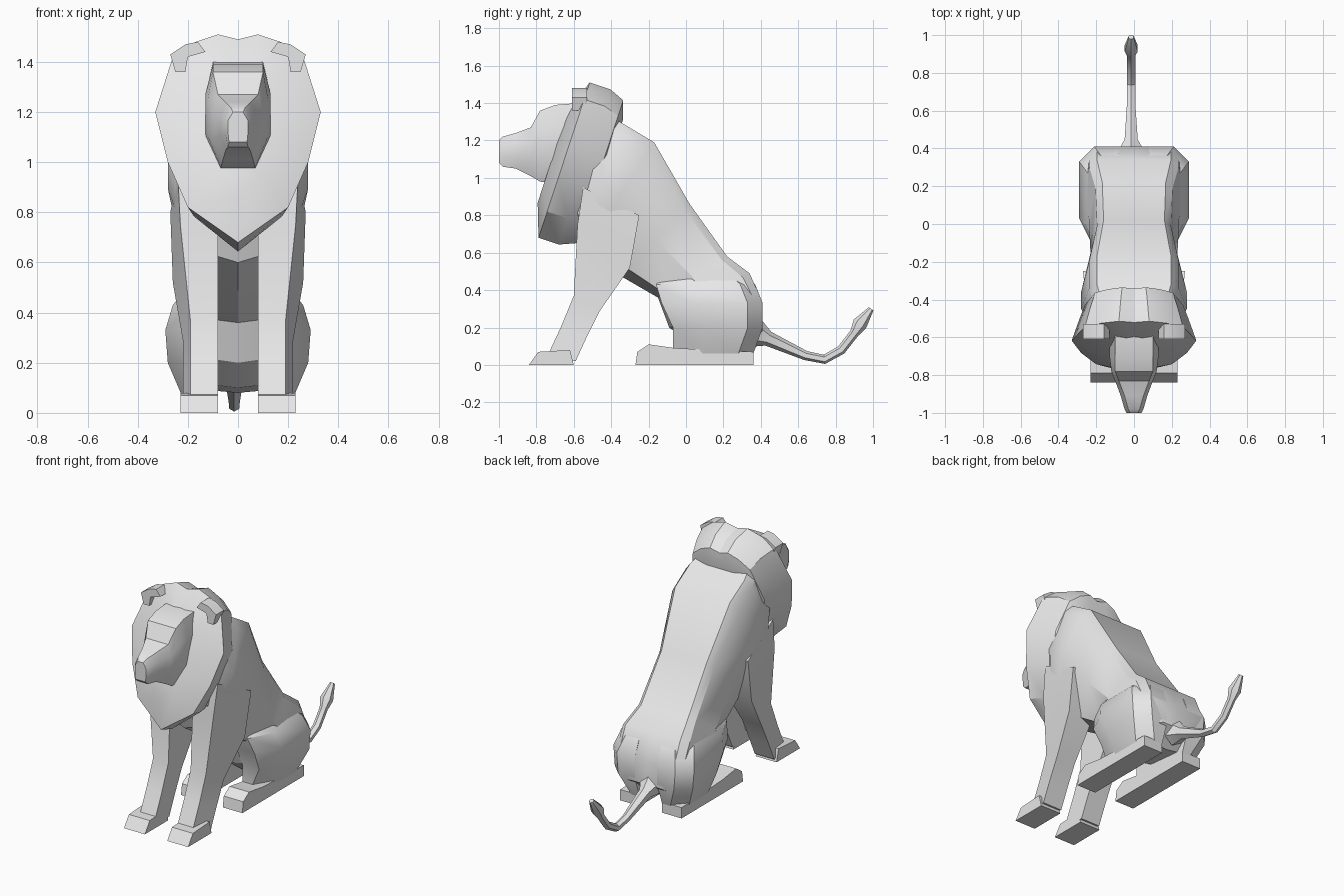
import bpy, bmesh, math
from mathutils import Vector

default_cube = bpy.data.objects.get("Cube")
if default_cube:
    bpy.data.objects.remove(default_cube, do_unlink=True)

grey = bpy.data.materials.new("stone_grey")
grey.use_nodes = True
grey.diffuse_color = (.8, .8, .8, 1)
shader = grey.node_tree.nodes["Principled BSDF"]
shader.inputs["Base Color"].default_value = grey.diffuse_color


def loft(name, rings, mirror=False):
    """Skin a list of equal-length closed rings and cap both ends."""
    bm = bmesh.new()
    rows = [[bm.verts.new(point) for point in ring] for ring in rings]
    for row, following in zip(rows, rows[1:]):
        for i in range(len(row)):
            bm.faces.new((row[i - 1], row[i], following[i], following[i - 1]))
    bm.faces.new(rows[0])
    bm.faces.new(rows[-1])
    bmesh.ops.recalc_face_normals(bm, faces=bm.faces)
    mesh = bpy.data.meshes.new(name)
    bm.to_mesh(mesh)
    bm.free()
    mesh.materials.append(grey)
    part = bpy.data.objects.new(name, mesh)
    bpy.context.collection.objects.link(part)
    if mirror:
        part.modifiers.new("mirror", 'MIRROR')
    bpy.ops.object.select_all(action='DESELECT')
    bpy.context.view_layer.objects.active = part
    part.select_set(True)
    bpy.ops.object.shade_smooth_by_angle(angle=math.radians(30))


def both_halves(half):
    """Complete a half ring by reflecting it across the middle plane."""
    return half + [(-x, y, z) for x, y, z in reversed(half) if x > 0]


def side_prism(name, profile, inner, outer):
    """Extrude a side profile across the model and mirror it."""
    loft(name, [[(x, y, z) for y, z in profile] for x in (inner, outer)], mirror=True)


# Body: slices from a back point to a belly point, flat along the spine
def body_slice(back_y, back_z, belly_y, belly_z, width):
    back = Vector((0, back_y, back_z))
    belly = Vector((0, belly_y, belly_z))
    half = [back.copy()]
    for depth, spread in ((0, .7), (.08, .85), (.5, 1), (.9, .7)):
        point = back.lerp(belly, depth)
        point.x = width * spread
        half.append(point)
    return both_halves([tuple(point) for point in half + [belly]])


body_slices = [
    (-.42, 1.34, -.62, .8, .24),
    (-.32, 1.28, -.58, .7, .28),
    (-.17, 1.19, -.55, .6, .28),
    (.02, .86, -.34, .47, .23),
    (.22, .58, -.15, .36, .24),
    (.34, .49, -.09, .2, .28),
    (.41, .33, .05, .1, .28),
    (.41, .18, .3, .08, .16),
]
loft("body", [body_slice(*values) for values in body_slices])

# Mane: one tilted rim outline, shrunk and slid along its axis
rim = [(0, 1.49), (.08, 1.51), (.17, 1.48), (.26, 1.42),
       (.33, 1.2), (.28, 1), (.2, .82), (0, .68)]
rim_centre = Vector((0, -.65, 1.1))
tilt = .33


def mane_ring(spread, height, slide):
    ring = []
    for x, z in rim:
        rise = (z - rim_centre.z) * height
        offset = Vector((x * spread, rise * tilt + slide, rise - slide * tilt))
        ring.append(tuple(rim_centre + offset))
    return both_halves(ring)


mane_steps = [(.4, .6, -.06), (1, 1, 0), (.88, 1, .11), (.79, .92, .19), (.65, .68, .22)]
loft("mane", [mane_ring(*step) for step in mane_steps])


# Head: upright slices from the skull over the brow to the nose
def head_slice(y, top, bottom, top_width, width):
    height = top - bottom
    return both_halves([
        (0, y, top),
        (top_width, y, top),
        (width, y, top - height * .28),
        (width, y, bottom + height * .32),
        (width * .4 + .02, y, bottom),
        (0, y, bottom),
    ])


head_slices = [
    (-.58, 1.4, .95, .1, .13),
    (-.7, 1.39, .97, .1, .13),
    (-.78, 1.36, .98, .1, .12),
    (-.83, 1.27, 1.01, .08, .1),
    (-.91, 1.24, 1.05, .05, .07),
    (-.98, 1.22, 1.06, .03, .05),
    (-1, 1.2, 1.08, .02, .04),
]
loft("head", [head_slice(*values) for values in head_slices])

# Ears: hooked strips wrapped over the rim of the mane
ear_hook = [(.13, 1.44), (.16, 1.48), (.21, 1.47), (.27, 1.43),
            (.25, 1.36), (.21, 1.36), (.2, 1.42)]
loft("ears", [[(x, y, z) for x, z in ear_hook] for y in (-.61, -.53)], mirror=True)

# Front legs: slanted slices, narrower at the front edge
leg_inner = .08


def leg_slice(front_y, front_z, back_y, back_z, outer):
    return [(leg_inner, front_y, front_z), (outer - .03, front_y, front_z),
            (outer, back_y, back_z), (leg_inner, back_y, back_z)]


leg_slices = [
    (-.55, .95, -.25, .8, .27),
    (-.58, .75, -.3, .52, .26),
    (-.6, .37, -.46, .29, .22),
    (-.67, .2, -.53, .15, .22),
    (-.74, .05, -.59, .02, .22),
]
loft("front_legs", [leg_slice(*values) for values in leg_slices], mirror=True)
front_paw = [(-.84, 0), (-.79, .07), (-.62, .08), (-.6, 0)]
side_prism("front_paws", front_paw, leg_inner, .23)


# Haunches: level slices with chamfered outer corners
def haunch_slice(z, front, back, outer):
    chamfer = .08
    return [
        (leg_inner, front, z),
        (outer - chamfer, front, z),
        (outer, front + chamfer * 2, z),
        (outer, back - chamfer, z),
        (outer - chamfer, back, z),
        (leg_inner, back, z),
    ]


haunch_slices = [
    (.52, -.08, .28, .19),
    (.43, -.16, .37, .26),
    (.33, -.13, .41, .29),
    (.2, -.07, .41, .28),
    (.06, -.07, .36, .22),
]
loft("haunches", [haunch_slice(*values) for values in haunch_slices], mirror=True)
hind_paw = [(-.27, 0), (-.26, .07), (-.2, .11), (-.06, .09), (.36, .07), (.36, 0)]
side_prism("hind_paws", hind_paw, leg_inner, .22)

# Tail: six-sided tube along a curved path, swelling into a tuft
tail_path = [(.37, .17, .08), (.44, .14, .04), (.64, .05, .025), (.74, .03, .025),
             (.83, .08, .025), (.9, .17, .025), (.93, .22, .04), (.99, .3, .015)]
tail_centres = [Vector((-.015, y, z)) for y, z, radius in tail_path]
tail_rings = []
for i, centre in enumerate(tail_centres):
    ahead = tail_centres[min(i + 1, len(tail_centres) - 1)]
    behind = tail_centres[max(i - 1, 0)]
    across = Vector((1, 0, 0))
    upward = across.cross((ahead - behind).normalized())
    radius = tail_path[i][-1]
    corners = [math.tau * (k + .5) / 6 for k in range(6)]
    tail_rings.append([
        tuple(centre + radius * (across * math.cos(turn) + upward * math.sin(turn)))
        for turn in corners])
loft("tail", tail_rings)
